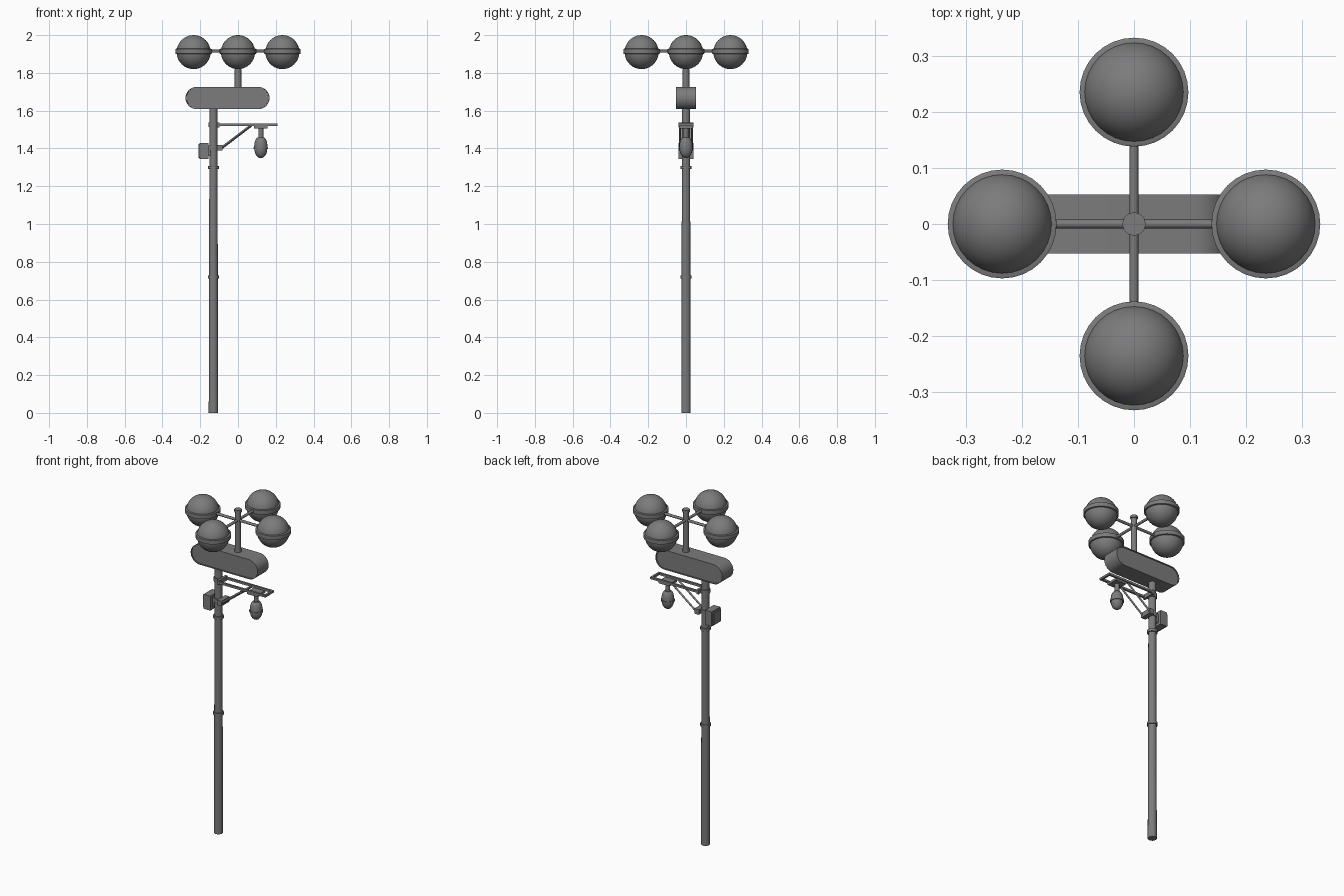
import bpy, bmesh, math
from mathutils import Vector

if "Cube" in bpy.data.objects:
    bpy.data.objects.remove(bpy.data.objects["Cube"])

grey = bpy.data.materials.new("steel_grey")
grey.use_nodes = True
colour = (0.2, 0.2, 0.2, 1)
grey.diffuse_color = colour
grey.node_tree.nodes["Principled BSDF"].inputs["Base Color"].default_value = colour


def finish(name, bm, smooth=True):
    bmesh.ops.recalc_face_normals(bm, faces=bm.faces)
    mesh = bpy.data.meshes.new(name)
    bm.to_mesh(mesh)
    bm.free()
    ob = bpy.data.objects.new(name, mesh)
    bpy.context.collection.objects.link(ob)
    mesh.materials.append(grey)
    if smooth:
        bpy.ops.object.select_all(action='DESELECT')
        ob.select_set(True)
        bpy.context.view_layer.objects.active = ob
        bpy.ops.object.shade_smooth_by_angle(angle=math.radians(35))
    return ob


def lathe(name, profile, x=0, y=0, sides=24):
    """Closed solid of revolution from (radius, height) pairs, bottom to top."""
    bm = bmesh.new()
    rings = []
    for r, z in profile:
        rings.append([bm.verts.new((x + r * math.cos(math.tau * i / sides),
                                    y + r * math.sin(math.tau * i / sides), z))
                      for i in range(sides)])
    for a, b in zip(rings, rings[1:]):
        for i in range(sides):
            j = (i + 1) % sides
            bm.faces.new((a[i], a[j], b[j], b[i]))
    bm.faces.new(rings[0])
    bm.faces.new(rings[-1])
    return finish(name, bm)


def box(name, x, y, z, bevel=0):
    """Box from three (min, max) ranges."""
    bm = bmesh.new()
    bmesh.ops.create_cube(bm, size=1)
    for v in bm.verts:
        v.co = [sum(r) / 2 + c * (r[1] - r[0]) for c, r in zip(v.co, (x, y, z))]
    if bevel:
        bmesh.ops.bevel(bm, geom=bm.edges[:], offset=bevel, segments=1, affect='EDGES')
    return finish(name, bm, False)


def rod(name, a, b, r, sides=12):
    """Straight bar between two points."""
    a, b = Vector(a), Vector(b)
    bm = bmesh.new()
    bmesh.ops.create_cone(bm, cap_ends=True, segments=sides, radius1=r, radius2=r,
                          depth=(b - a).length)
    rot = (b - a).to_track_quat('Z', 'Y')
    for v in bm.verts:
        v.co = rot @ v.co + (a + b) / 2
    return finish(name, bm, sides > 4)


# Main pole with joint collars
PX = -0.13
lathe("main_pole", [(0.025, 0), (0.021, 1.62)], PX)
for name, z in (("lower_collar", 0.72), ("upper_collar", 1.30)):
    lathe(name, [(0.029, z - 0.008), (0.029, z + 0.008)], PX)

# Capsule-shaped housing with recessed front and back panels
bm = bmesh.new()
outline = []
for cx, start in ((0.108, -90), (-0.219, 90)):
    for i in range(17):
        t = math.radians(start + 180 * i / 16)
        outline.append(bm.verts.new((cx + 0.059 * math.cos(t), -0.053,
                                     1.667 + 0.059 * math.sin(t))))
front = bm.faces.new(outline)
ext = bmesh.ops.extrude_face_region(bm, geom=[front], use_keep_orig=True)
for v in ext["geom"]:
    if isinstance(v, bmesh.types.BMVert):
        v.co.y = 0.053
bmesh.ops.recalc_face_normals(bm, faces=bm.faces)
caps = [f for f in bm.faces if len(f.verts) > 4]
bmesh.ops.inset_individual(bm, faces=caps, thickness=0.005)
bmesh.ops.inset_individual(bm, faces=caps, thickness=0.0005, depth=-0.005)
finish("capsule_housing", bm)

# Upper mast and its cap
lathe("upper_mast", [(0.018, 1.72), (0.016, 1.97)])
lathe("mast_cap", [(0.021, 1.965), (0.021, 1.98)], sides=12)

# Four globes with flanges on cross arms
for side, dx, dy in (("left", 1, 0), ("right", -1, 0), ("front", 0, -1), ("back", 0, 1)):
    x, y = dx * 0.235, dy * 0.235
    rod(side + "_arm", (0, 0, 1.915), (x, y, 1.915), 0.008)
    bm = bmesh.new()
    bmesh.ops.create_uvsphere(bm, u_segments=32, v_segments=20, radius=0.09)
    bmesh.ops.translate(bm, verts=bm.verts, vec=(x, y, 1.91))
    finish(side + "_globe", bm)
    lathe(side + "_globe_flange", [(0.092, 1.9), (0.097, 1.902), (0.097, 1.926),
                                   (0.092, 1.928)], x, y, 32)

# Bracket frame with diagonal braces
for side, s in (("left", 1), ("right", -1)):
    ys = sorted((s * 0.029, s * 0.041))
    box(side + "_bracket_rail", (-0.105, 0.21), ys, (1.519, 1.532))
    rod(side + "_brace", (-0.09, s * 0.03, 1.4), (0.07, s * 0.03, 1.522), 0.007, 4)
box("bracket_end_bar", (0.198, 0.21), (-0.041, 0.041), (1.519, 1.532))
box("upper_pole_mount", (-0.112, -0.098), (-0.041, 0.041), (1.512, 1.538))
box("lower_pole_mount", (-0.112, -0.082), (-0.038, 0.038), (1.388, 1.418))
for name, z in (("upper_clamp", 1.525), ("lower_clamp", 1.403)):
    lathe(name, [(0.026, z - 0.012), (0.026, z + 0.012)], PX)

# Hanging dome camera
CX = 0.121
box("camera_plate", (CX - 0.036, CX + 0.036), (-0.036, 0.036), (1.506, 1.52))
lathe("camera_stem", [(0.013, 1.44), (0.013, 1.508)], CX)
lathe("camera_body", [(0.018, 1.458), (0.026, 1.45), (0.032, 1.435), (0.035, 1.415),
                      (0.035, 1.405)][::-1], CX)
lathe("camera_band", [(0.038, 1.396), (0.038, 1.406)], CX)
dome = [(0.034 * math.cos(t), 1.398 - 0.049 * math.sin(t))
        for t in (math.radians(a) for a in range(88, -1, -11))]
lathe("camera_dome", dome, CX)

# Control cabinet on the pole
box("control_cabinet", (-0.2, -0.156), (-0.041, 0.041), (1.343, 1.43))
box("cabinet_door", (-0.21, -0.199), (-0.036, 0.036), (1.348, 1.425), 0.003)
box("cabinet_mount", (-0.16, -0.145), (-0.02, 0.02), (1.36, 1.415))
